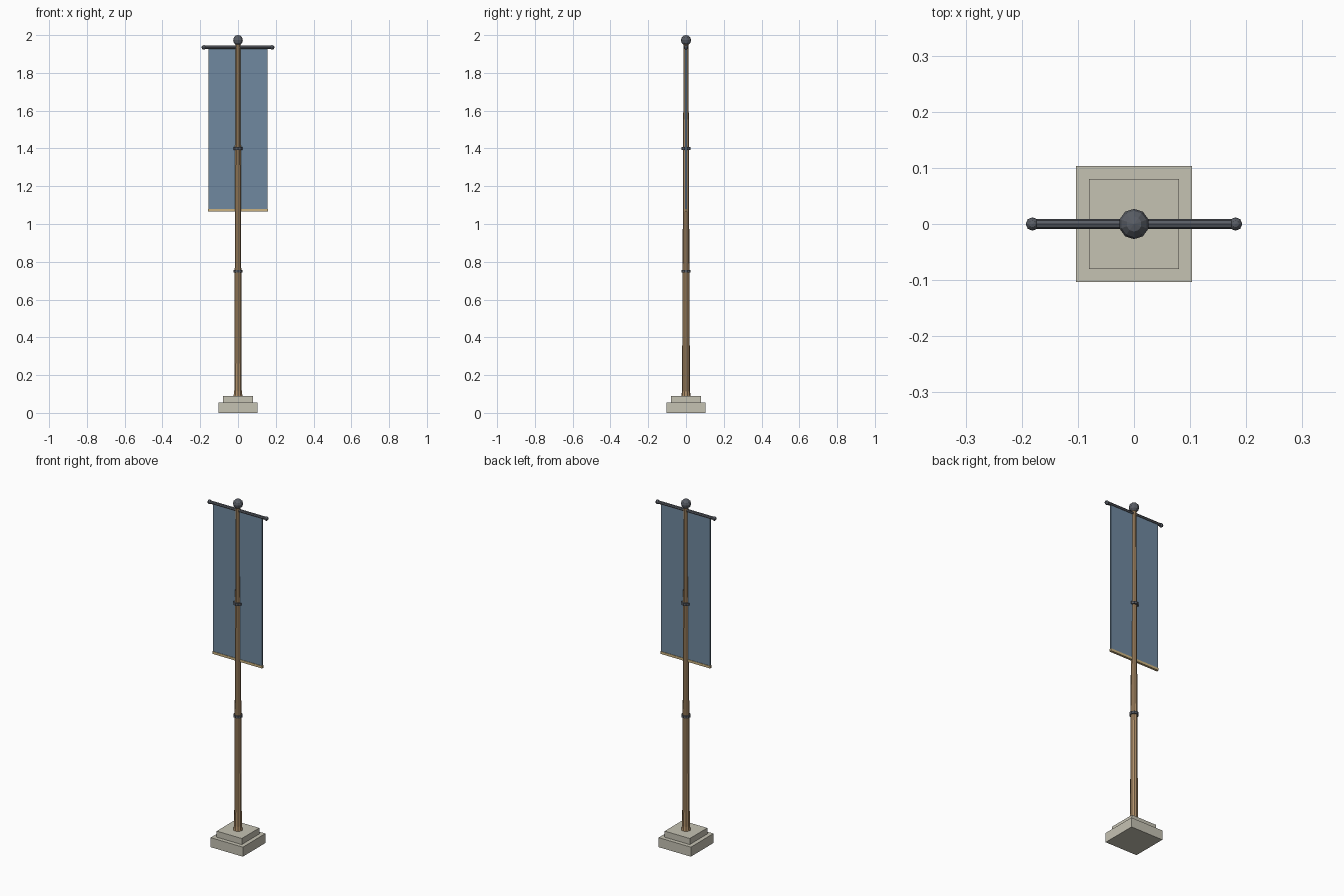
import bpy
from math import pi

if "Cube" in bpy.data.objects:
    bpy.data.objects.remove(bpy.data.objects["Cube"])


def paint(ob, name, mat):
    ob.name = name
    ob.data.materials.append(mat)
    return ob


def material(name, rgb):
    m = bpy.data.materials.new(name)
    m.diffuse_color = (*rgb, 1)
    m.use_nodes = True
    m.node_tree.nodes["Principled BSDF"].inputs["Base Color"].default_value = m.diffuse_color
    return m


stone = material("stone", (0.56, 0.54, 0.45))
wood = material("wood", (0.42, 0.27, 0.14))
iron = material("iron", (0.10, 0.11, 0.13))
cloth = material("cloth", (0.16, 0.25, 0.35))
trim = material("trim", (0.60, 0.45, 0.22))


def box(name, size, z0, mat):
    bpy.ops.mesh.primitive_cube_add(size=1, location=(0, 0, z0 + size[2] / 2))
    ob = bpy.context.object
    ob.scale = size
    return paint(ob, name, mat)


def cone(name, r1, r2, z0, z1, mat, sides=10):
    bpy.ops.mesh.primitive_cone_add(vertices=sides, radius1=r1, radius2=r2,
                                    depth=z1 - z0, location=(0, 0, (z0 + z1) / 2))
    return paint(bpy.context.object, name, mat)


def ball(name, r, loc, mat, segments, rings):
    bpy.ops.mesh.primitive_uv_sphere_add(segments=segments, ring_count=rings,
                                         radius=r, location=loc)
    return paint(bpy.context.object, name, mat)


# Stepped base
box("base_lower", (0.206, 0.206, 0.055), 0, stone)
box("base_upper", (0.16, 0.16, 0.035), 0.055, stone)

# Tapered pole with foot collar and two bands
cone("pole", 0.021, 0.013, 0.09, 1.955, wood)
cone("pole_foot", 0.025, 0.021, 0.09, 0.115, wood)
for name, z, r in (("lower_band", 0.75, 0.025), ("upper_band", 1.40, 0.025)):
    cone(name, r, r, z - 0.007, z + 0.007, iron)

# Finial
ball("finial", 0.027, (0, 0, 1.973), iron, 10, 6)

# Crossbar with end knobs
bpy.ops.mesh.primitive_cylinder_add(vertices=8, radius=0.009, depth=0.365,
                                    location=(0, 0, 1.935), rotation=(0, pi / 2, 0))
paint(bpy.context.object, "crossbar", iron)
for side, s in (("left", -1), ("right", 1)):
    ball(side + "_knob", 0.012, (s * 0.181, 0, 1.935), iron, 8, 6)

# Hanging cloth and bottom hem
box("banner", (0.312, 0.008, 0.86), 1.073, cloth)
box("banner_hem", (0.318, 0.013, 0.014), 1.065, trim)
